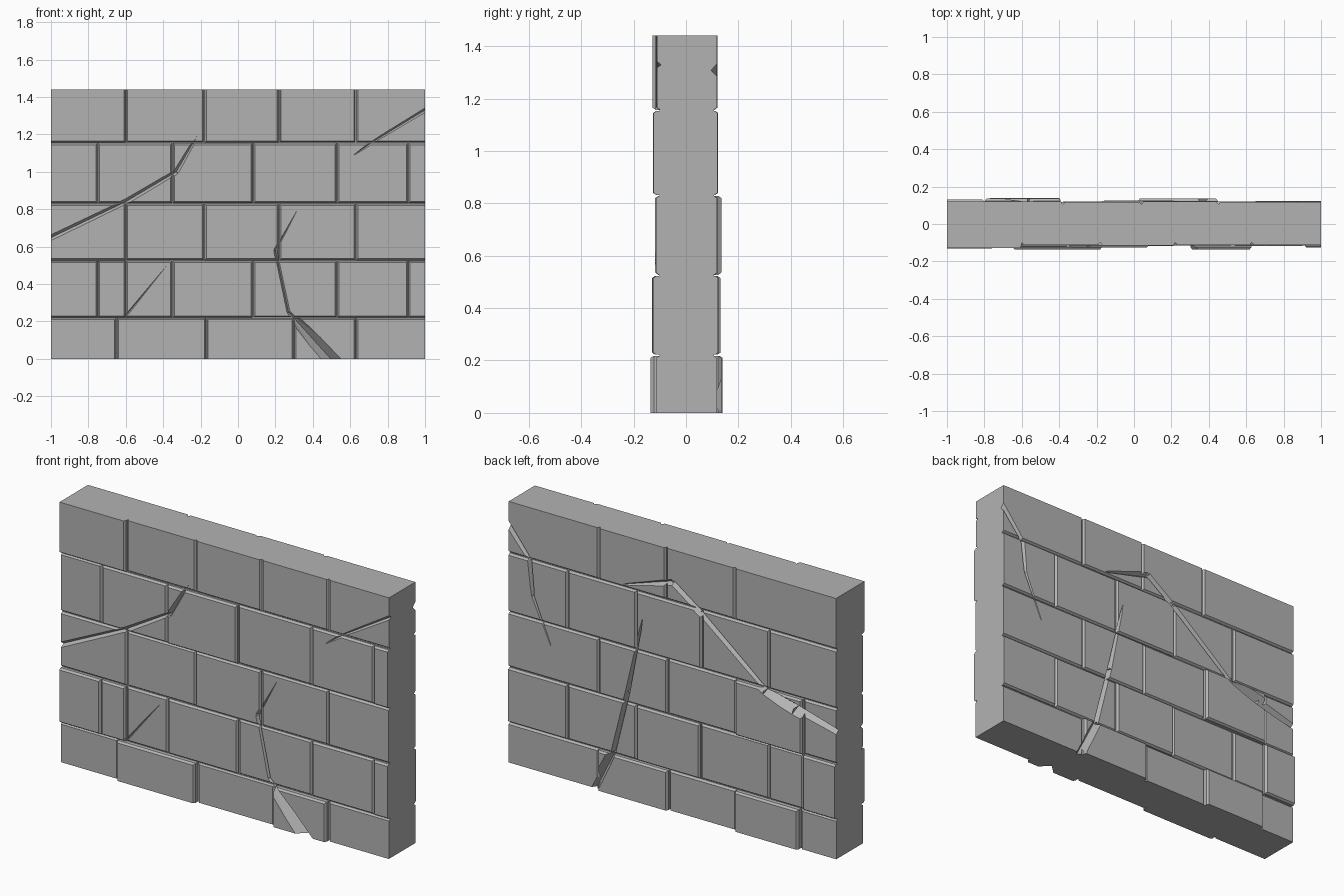
import bpy
import bmesh
import random
from mathutils import Vector

random.seed(4)
if "Cube" in bpy.data.objects:
    bpy.data.objects.remove(bpy.data.objects["Cube"])

stone = bpy.data.materials.new("grey_stone")
stone.use_nodes = True
GREY = (0.45, 0.45, 0.45, 1)
stone.diffuse_color = GREY
stone.node_tree.nodes["Principled BSDF"].inputs["Base Color"].default_value = GREY

HEIGHT, OVER, GAP, BEVEL = 1.44, 0.05, 0.002, 0.012
COURSES = [-OVER, 0.22, 0.525, 0.83, 1.155, HEIGHT + OVER]

# Joints and block depths of each course, bottom to top
FRONT = [
    ([-0.65, -0.17, 0.3, 0.63], [0.115, 0.135, 0.112, 0.135, 0.113]),
    ([-0.75, -0.6, -0.35, 0.08, 0.53, 0.91], [0.13, 0.128, 0.115, 0.118, 0.113, 0.118, 0.125]),
    ([-0.6, -0.18, 0.22, 0.63], [0.115, 0.113, 0.118, 0.113, 0.115]),
    ([-0.75, -0.35, 0.08, 0.53, 0.91], [0.115, 0.12, 0.126, 0.114, 0.118, 0.124]),
    ([-0.6, -0.18, 0.22, 0.63], [0.128, 0.112, 0.114, 0.112, 0.111]),
]
BACK = [
    ([-0.78, -0.39, 0.02, 0.45], [0.118, 0.14, 0.12, 0.135, 0.118]),
    ([-0.8, -0.59, -0.17, 0.22, 0.64], [0.132, 0.12, 0.118, 0.125, 0.119, 0.123]),
    ([-0.8, -0.39, 0.03, 0.45], [0.119, 0.135, 0.118, 0.122, 0.119]),
    ([-0.59, -0.18, 0.22, 0.64], [0.12, 0.118, 0.123, 0.119, 0.121]),
    ([-0.38, 0.04, 0.45], [0.12, 0.118, 0.121, 0.118]),
]

# Open cracks: points are x, z, half width
FRONT_CRACKS = [
    [(-1.1, 0.6, 0.025), (-0.6, 0.84, 0.022), (-0.33, 1.0, 0.018), (-0.19, 1.24, 0.003)],
    [(0.62, 1.09, 0.003), (0.72, 1.16, 0.018), (1.1, 1.39, 0.025)],
    [(0.33, 0.82, 0.004), (0.2, 0.58, 0.018), (0.27, 0.25, 0.02), (0.55, -0.06, 0.035)],
    [(-0.6, 0.23, 0.016), (-0.38, 0.5, 0.003)],
]
BACK_CRACKS = [
    [(0.3, 1.17, 0.003), (0, 1.26, 0.025), (-0.17, 1.14, 0.025), (-0.57, 0.82, 0.02),
     (-0.75, 0.77, 0.03), (-1.1, 0.68, 0.018)],
    [(0.18, 1.01, 0.003), (0.27, 0.59, 0.02), (0.36, 0.23, 0.022), (0.5, -0.05, 0.025)],
    [(1.1, 1.43, 0.025), (0.87, 1.15, 0.02), (0.85, 0.96, 0.015), (0.74, 0.71, 0.003)],
]

# Centres of the fractured pieces, x and z
CENTRES = [
    (-0.85, 1.3), (-0.45, 1.35), (-0.25, 1.2), (0.15, 1.3), (0.5, 1.35), (0.8, 1.3),
    (-0.75, 1.05), (-0.45, 1.08), (-0.1, 1.05), (0.2, 1.1), (0.4, 1), (0.7, 1.1), (0.95, 0.95),
    (-0.95, 0.8), (-0.65, 0.75), (-0.2, 0.75), (0.2, 0.75), (0.55, 0.85), (0.85, 0.75),
    (-0.9, 0.45), (-0.55, 0.45), (-0.25, 0.3), (0.1, 0.5), (0.45, 0.5), (0.75, 0.5),
    (-0.85, 0.15), (-0.45, 0.12), (0, 0.2), (0.3, 0.2), (0.6, 0.15), (0.85, 0.25),
]


def hull(bm, points):
    """Add a convex solid around the points."""
    verts = [bm.verts.new(p) for p in points]
    bmesh.ops.convex_hull(bm, input=verts)


def rectangle(x0, x1, z0, z1, y, inset=0.0):
    return [(x, y, z) for x in (x0 + inset, x1 - inset) for z in (z0 + inset, z1 - inset)]


def add_blocks(bm, courses, side):
    """Lay bevelled stone blocks on one face of the wall."""
    for (joints, depths), z0, z1 in zip(courses, COURSES, COURSES[1:]):
        ends = [-1 - OVER] + joints + [1 + OVER]
        for x0, x1, depth in zip(ends, ends[1:], depths):
            box = (x0 + GAP, x1 - GAP, z0 + GAP, z1 - GAP)
            hull(bm, rectangle(*box, side * 0.03)
                 + rectangle(*box, side * (depth - BEVEL))
                 + rectangle(*box, side * depth, BEVEL * 0.7))


def add_cracks(bm, cracks, side):
    """Make tapering V-shaped cutters along each crack."""
    for path in cracks:
        for a, b in zip(path, path[1:]):
            along = Vector((b[0] - a[0], 0, b[1] - a[1])).normalized()
            across = Vector((-along.z, 0, along.x))
            points = []
            for x, z, width in (a, b):
                top = Vector((x, side * 0.17, z))
                points += [top + across * width * 2, top - across * width * 2,
                           Vector((x, side * (0.118 - width), z))]
            hull(bm, points)


def cut(bm, point, normal):
    """Keep the part behind a plane and close the cut."""
    bmesh.ops.bisect_plane(bm, geom=bm.verts[:] + bm.edges[:] + bm.faces[:], dist=1e-5,
                           plane_co=point, plane_no=normal, clear_outer=True)
    rim = [e for e in bm.edges if e.is_boundary]
    if rim:
        bmesh.ops.holes_fill(bm, edges=rim, sides=0)


def to_object(bm, name):
    mesh = bpy.data.meshes.new(name)
    bm.to_mesh(mesh)
    bm.free()
    mesh.materials.append(stone)
    obj = bpy.data.objects.new(name, mesh)
    bpy.context.scene.collection.objects.link(obj)
    return obj


# Core with blocks on both faces
bm = bmesh.new()
core = (-1 - OVER * 2, 1 + OVER * 2, -OVER * 2, HEIGHT + OVER * 2)
hull(bm, rectangle(*core, -0.102) + rectangle(*core, 0.106))
add_blocks(bm, FRONT, -1)
add_blocks(bm, BACK, 1)
bmesh.ops.recalc_face_normals(bm, faces=bm.faces[:])
wall = to_object(bm, "wall_blank")

# Crack cutter
bm = bmesh.new()
add_cracks(bm, FRONT_CRACKS, -1)
add_cracks(bm, BACK_CRACKS, 1)
bmesh.ops.recalc_face_normals(bm, faces=bm.faces[:])
cutter = to_object(bm, "crack_cutter")
cutter.hide_render = True

# Merge the stones and carve the cracks
carve = wall.modifiers.new("cracks", "BOOLEAN")
carve.operation, carve.solver, carve.object = "DIFFERENCE", "EXACT", cutter
carve.use_self = True
carved = bpy.data.meshes.new_from_object(
    wall.evaluated_get(bpy.context.evaluated_depsgraph_get()))
for helper in (wall, cutter):
    bpy.data.objects.remove(helper)

# Trim the ends, base and top flush
whole = bmesh.new()
whole.from_mesh(carved)
bpy.data.meshes.remove(carved)
for point, normal in (((1, 0, 0), (1, 0, 0)), ((-1, 0, 0), (-1, 0, 0)),
                      ((0, 0, 0), (0, 0, -1)), ((0, 0, HEIGHT), (0, 0, 1))):
    cut(whole, point, normal)

# Break the wall into close-fitting pieces
seeds = [Vector((x, random.uniform(-0.12, 0.12), z)) for x, z in CENTRES]
for i, seed in enumerate(seeds):
    piece = whole.copy()
    for other in seeds:
        if other is not seed and piece.faces:
            cut(piece, (seed + other) / 2, (other - seed).normalized())
    to_object(piece, f"wall_piece_{i + 1:02d}")
whole.free()
